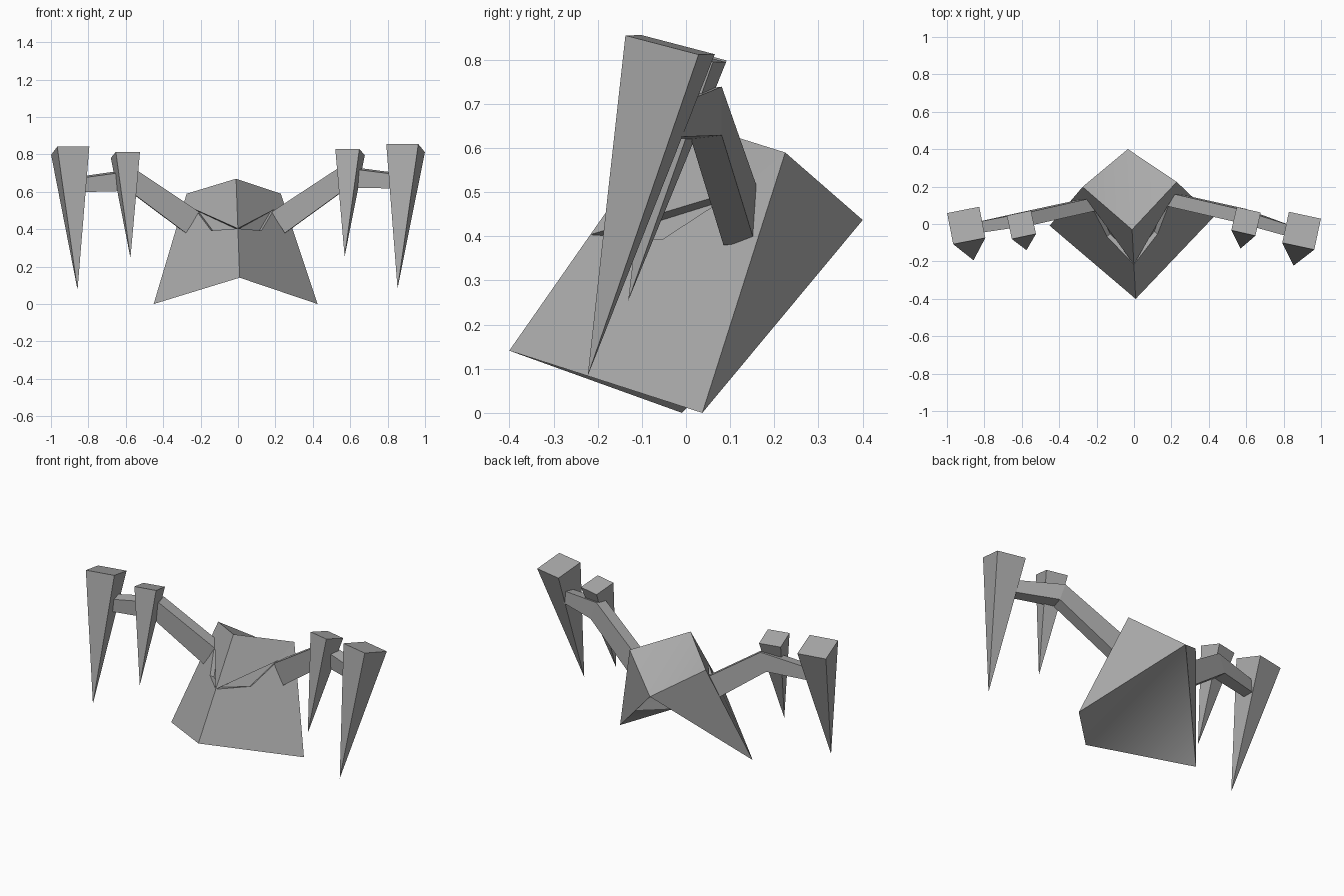
import bpy, bmesh
from math import radians, cos, sin
from mathutils import Vector, Matrix

cube = bpy.data.objects.get("Cube")
if cube:
    bpy.data.objects.remove(cube, do_unlink=True)

grey = bpy.data.materials.new("plain_grey")
grey.use_nodes = True
colour = (0.4, 0.4, 0.4, 1)
grey.diffuse_color = colour
grey.node_tree.nodes["Principled BSDF"].inputs["Base Color"].default_value = colour


def finish(name, bm):
    bmesh.ops.recalc_face_normals(bm, faces=bm.faces)
    mesh = bpy.data.meshes.new(name)
    bm.to_mesh(mesh)
    bm.free()
    mesh.materials.append(grey)
    obj = bpy.data.objects.new(name, mesh)
    bpy.context.collection.objects.link(obj)


def body():
    """Faceted head, mirrored about its centre, with a sunken slit on each cheek."""
    points = {
        "crown": (0, -0.03, 0.67), "brow": (0, -0.217, 0.404),
        "chin": (0, -0.401, 0.141), "back": (0, 0.401, 0.437),
        "shoulder": (0.252, 0.212, 0.59), "corner": (0.439, 0.014, 0),
        "slit_end": (0.21, 0.107, 0.505), "slit_low": (0.135, -0.061, 0.393),
        "floor_brow": (0.004, -0.173, 0.40), "floor_end": (0.193, 0.122, 0.495),
        "floor_low": (0.118, -0.046, 0.383),
    }
    crisp = [
        "crown brow slit_end shoulder",                         # upper cheek
        "brow chin corner shoulder slit_end slit_low",          # lower cheek
        "brow floor_brow floor_end slit_end",                   # slit walls
        "slit_end floor_end floor_low slit_low",
        "slit_low floor_low floor_brow brow",
        "floor_brow floor_low floor_end",                       # slit floor
        "shoulder corner back",                                 # rear side
    ]
    soft = ["crown shoulder back", "back corner chin"]          # top, hollow underside
    bm = bmesh.new()
    for side in (1, -1):
        verts = {k: bm.verts.new((side * x, y, z)) for k, (x, y, z) in points.items()}
        for face in crisp + soft:
            loop = [verts[k] for k in face.split()]
            bm.faces.new(loop if side > 0 else loop[::-1]).smooth = face in soft
    bmesh.ops.remove_doubles(bm, verts=bm.verts, dist=0.0005)
    # Top and underside bend softly along the middle; every other edge stays crisp
    for edge in bm.edges:
        edge.smooth = all(f.smooth for f in edge.link_faces)
    turn = Matrix.Translation((-0.012, 0, 0)) @ Matrix.Rotation(radians(3), 4, "Z")
    bm.transform(turn)
    finish("body", bm)


def arm(name, side, joints):
    """Bent square beam swept through shoulder, elbow and wrist."""
    ups = [(-0.036, 0.005, 0.056), (-0.02, 0, 0.055), (0, 0, 0.038)]
    widths = [0.036, 0.036, 0.03]
    bm = bmesh.new()
    rings = []
    for joint, up, w in zip(joints, ups, widths):
        up = Vector((up[0] * side, up[1], up[2]))
        across = Vector((side * 0.22, 1, 0.12)).normalized() * w
        rings.append([bm.verts.new(Vector(joint) + a * across + b * up)
                      for a, b in ((-1, -1), (1, -1), (1, 1), (-1, 1))])
    for near, far in zip(rings, rings[1:]):
        for i in range(4):
            j = (i + 1) % 4
            bm.faces.new((near[i], near[j], far[j], far[i]))
    bm.faces.new(rings[0])
    bm.faces.new(rings[-1])
    finish(name, bm)


def spike(name, centre, tip, width, yaw):
    """Square-topped leg tapering down to a point."""
    centre, tip = Vector(centre), Vector(tip)
    axis = (centre - tip).normalized()
    u = Vector((cos(radians(yaw)), sin(radians(yaw)), 0))
    u = (u - axis * u.dot(axis)).normalized()
    v = axis.cross(u)
    bm = bmesh.new()
    point = bm.verts.new(tip)
    top = [bm.verts.new(centre + (a * u + b * v) * width / 2)
           for a, b in ((-1, -1), (1, -1), (1, 1), (-1, 1))]
    bm.faces.new(top)
    for i in range(4):
        bm.faces.new((top[i], point, top[(i + 1) % 4]))
    finish(name, bm)


body()

# Arms
arm("left_arm", 1, [(0.222, 0.125, 0.44), (0.57, 0.046, 0.68), (0.84, -0.04, 0.66)])
arm("right_arm", -1, [(-0.25, 0.10, 0.44), (-0.567, 0.03, 0.664), (-0.84, -0.02, 0.64)])

# Outer and inner spiked legs
spike("left_outer_leg", (0.896, -0.036, 0.834), (0.853, -0.223, 0.083), 0.175, -12)
spike("right_outer_leg", (-0.897, -0.008, 0.82), (-0.858, -0.194, 0.076), 0.175, 11)
spike("left_inner_leg", (0.599, 0.014, 0.812), (0.57, -0.131, 0.254), 0.132, -13)
spike("right_inner_leg", (-0.602, -0.004, 0.797), (-0.575, -0.14, 0.246), 0.132, 12)
